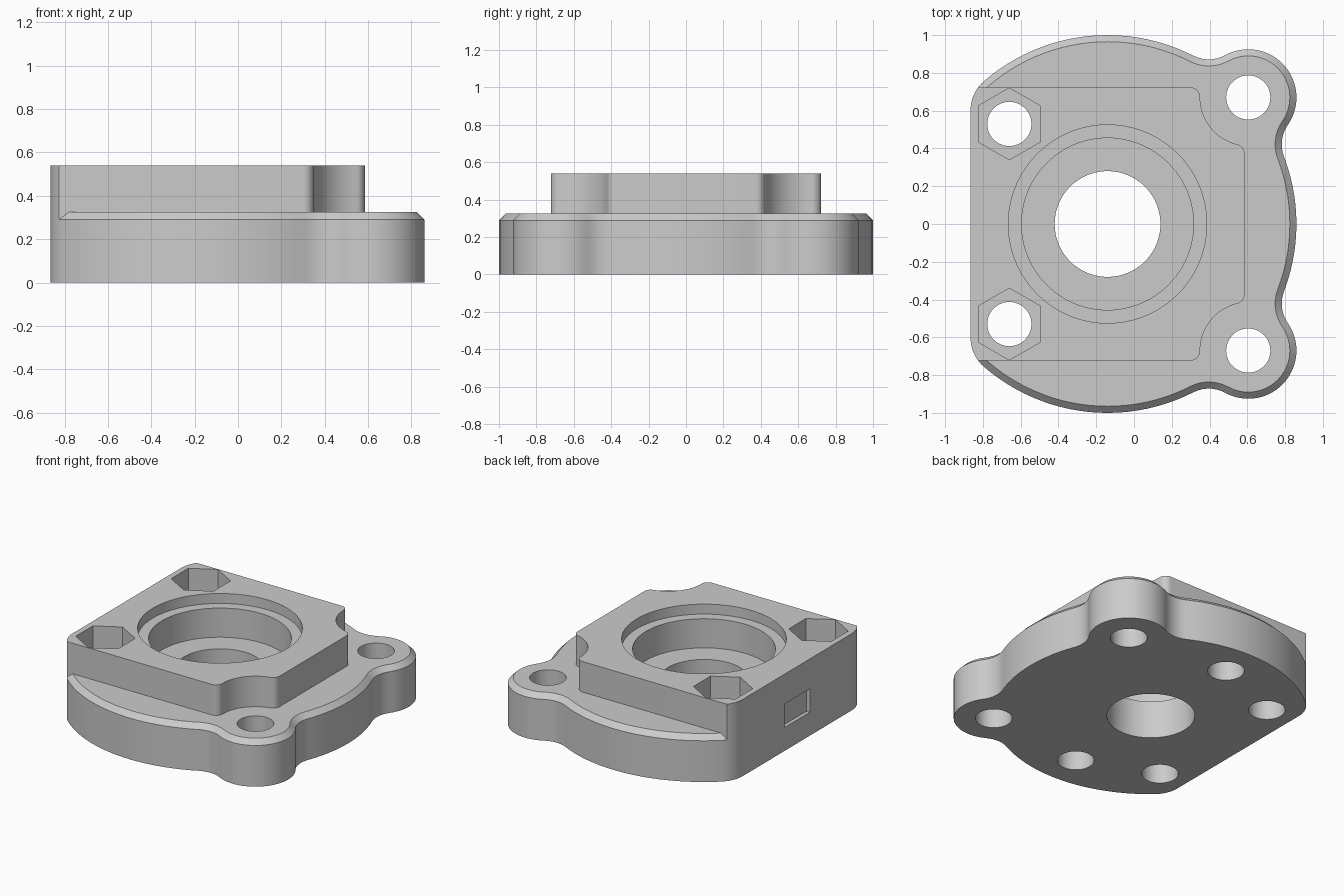
import bpy, bmesh, math
from mathutils import Vector

if "Cube" in bpy.data.objects:
    bpy.data.objects.remove(bpy.data.objects["Cube"])

C = Vector((-0.14, 0))        # main bore axis
LOBE = Vector((0.605, 0.67))  # bolt ear centre (mirrored in y)
R, RL, RF = 1.0, 0.255, 0.18  # disc, ear and blend radii
LEFT, RC = -0.865, 0.2        # flat side and its corner radius
Z_STEP, Z_TOP, CH = 0.325, 0.54, 0.035

grey = bpy.data.materials.new("plain grey")
grey.diffuse_color = (0.6, 0.6, 0.6, 1)
grey.use_nodes = True
grey.node_tree.nodes["Principled BSDF"].inputs["Base Color"].default_value = grey.diffuse_color


def polar(c, r, a):
    return Vector((c[0] + r * math.cos(a), c[1] + r * math.sin(a)))


def arc(c, r, a0, a1, step=5):
    n = max(2, math.ceil(abs(a1 - a0) / math.radians(step)))
    return [polar(c, r, a0 + (a1 - a0) * i / n) for i in range(n + 1)]


def angle(a, b):
    return math.atan2(b[1] - a[1], b[0] - a[0])


def mirrored(half):
    """Close an upper half outline by mirroring it in y, dropping repeats."""
    pts = half + [Vector((p.x, -p.y)) for p in reversed(half)]
    return [p for i, p in enumerate(pts) if (p - pts[i - 1]).length > 1e-4]


def inset(pts, d):
    out = []
    for i, p in enumerate(pts):
        a = (p - pts[i - 1]).normalized()
        b = (pts[(i + 1) % len(pts)] - p).normalized()
        na, nb = Vector((-a.y, a.x)), Vector((-b.y, b.x))
        out.append(p + (na + nb) * d / (1 + na.dot(nb)))
    return out


def solid(name, rings):
    """Capped solid through matching outlines given as (points, z)."""
    bm = bmesh.new()
    loops = [[bm.verts.new((p[0], p[1], z)) for p in pts] for pts, z in rings]
    n = len(loops[0])
    bm.faces.new(loops[0][::-1])
    bm.faces.new(loops[-1])
    for lo, hi in zip(loops, loops[1:]):
        for i in range(n):
            j = (i + 1) % n
            bm.faces.new((lo[i], lo[j], hi[j], hi[i]))
    me = bpy.data.meshes.new(name)
    bm.to_mesh(me)
    bm.free()
    ob = bpy.data.objects.new(name, me)
    bpy.context.collection.objects.link(ob)
    me.materials.append(grey)
    return ob


def combine(body, tool, op):
    mod = body.modifiers.new(op.lower(), 'BOOLEAN')
    mod.operation, mod.solver, mod.object = op, 'EXACT', tool
    bpy.context.view_layer.objects.active = body
    bpy.ops.object.modifier_apply(modifier=mod.name)
    bpy.data.objects.remove(tool)


def bore(body, c, r, z0, z1, sides=64, turn=0.0):
    pts = [polar(c, r, turn + 2 * math.pi * i / sides) for i in range(sides)]
    combine(body, solid("cutter", [(pts, z0), (pts, z1)]), 'DIFFERENCE')


# Flange outline: disc, bolt ears with blends, flat left side
phi, D = angle(C, LOBE), (LOBE - C).length
A, B = R + RF, RL + RF
alpha = math.acos((A * A + D * D - B * B) / (2 * A * D))
f1, f2 = polar(C, A, phi - alpha), polar(C, A, phi + alpha)
corner = Vector((LEFT + RC, math.sqrt((R - RC) ** 2 - (LEFT + RC - C.x) ** 2)))
ca = angle(C, corner)
e1, e2 = angle(LOBE, f1), angle(LOBE, f2)
if e2 < e1:
    e2 += 2 * math.pi


def blend(f, a0, a1):
    while a1 > a0:
        a1 -= 2 * math.pi
    return arc(f, RF, a0, a1, 8)


half = arc(C, R, 0, phi - alpha, 3)
half += blend(f1, phi - alpha + math.pi, angle(f1, LOBE))
half += arc(LOBE, RL, e1, e2)
half += blend(f2, angle(f2, LOBE), phi + alpha + math.pi)
half += arc(C, R, phi + alpha, ca, 3)
half += arc(corner, RC, ca, math.pi)
outline = mirrored(half)
top = inset(outline, CH)
body = solid("mounting_flange",
             [(outline, 0), (outline, Z_STEP - CH), (top, Z_STEP)])

# Raised block: notched around the ears, flush with the flange on the left
RS, YB, XB = 0.05, 0.723, 0.585
reach = RL + RS
s1 = Vector((XB - RS, LOBE.y - math.sqrt(reach ** 2 - (LOBE.x - XB + RS) ** 2)))
s2 = Vector((LOBE.x - math.sqrt(reach ** 2 - (LOBE.y - YB + RS) ** 2), YB - RS))
blk = arc(s1, RS, 0, angle(s1, LOBE), 12)
blk += arc(LOBE, RL, angle(s1, LOBE) + math.pi, angle(s2, LOBE) + math.pi)
blk += arc(s2, RS, angle(s2, LOBE), math.pi / 2, 12)
for p, q in zip(half, half[1:]):
    if p.x < -0.5 and p.y > YB >= q.y:
        blk.append(p.lerp(q, (p.y - YB) / (p.y - q.y)))
blk += [p for p in half if p.x < -0.5 and p.y < YB - 0.001]
blk = mirrored(blk)
combine(body, solid("raised_block", [(blk, Z_STEP - CH), (blk, Z_TOP)]), 'UNION')

# Stepped central bore
bore(body, C, 0.28, -0.1, 0.7, 80)
bore(body, C, 0.455, 0.265, 0.7, 96)
bore(body, C, 0.525, 0.47, 0.7, 96)

for s in (1, -1):
    bore(body, (LOBE.x, s * LOBE.y), 0.117, -0.1, 0.7, 48)              # ear holes
    bore(body, (-0.66, s * 0.53), 0.117, -0.1, 0.7, 48)                 # block holes
    bore(body, (-0.66, s * 0.53), 0.19, 0.28, 0.7, 6, math.pi / 2)      # hex nut pockets
    bore(body, (C.x, s * 0.745), 0.117, -0.1, 0.22, 48)                 # blind holes below

# Shallow rectangular recess in the flat side
rect = [(-1, -0.14), (LEFT + 0.025, -0.14), (LEFT + 0.025, 0.14), (-1, 0.14)]
combine(body, solid("cutter", [(rect, 0.165), (rect, 0.33)]), 'DIFFERENCE')

bpy.ops.object.select_all(action='DESELECT')
body.select_set(True)
bpy.context.view_layer.objects.active = body
bpy.ops.object.shade_smooth_by_angle(angle=math.radians(25))
